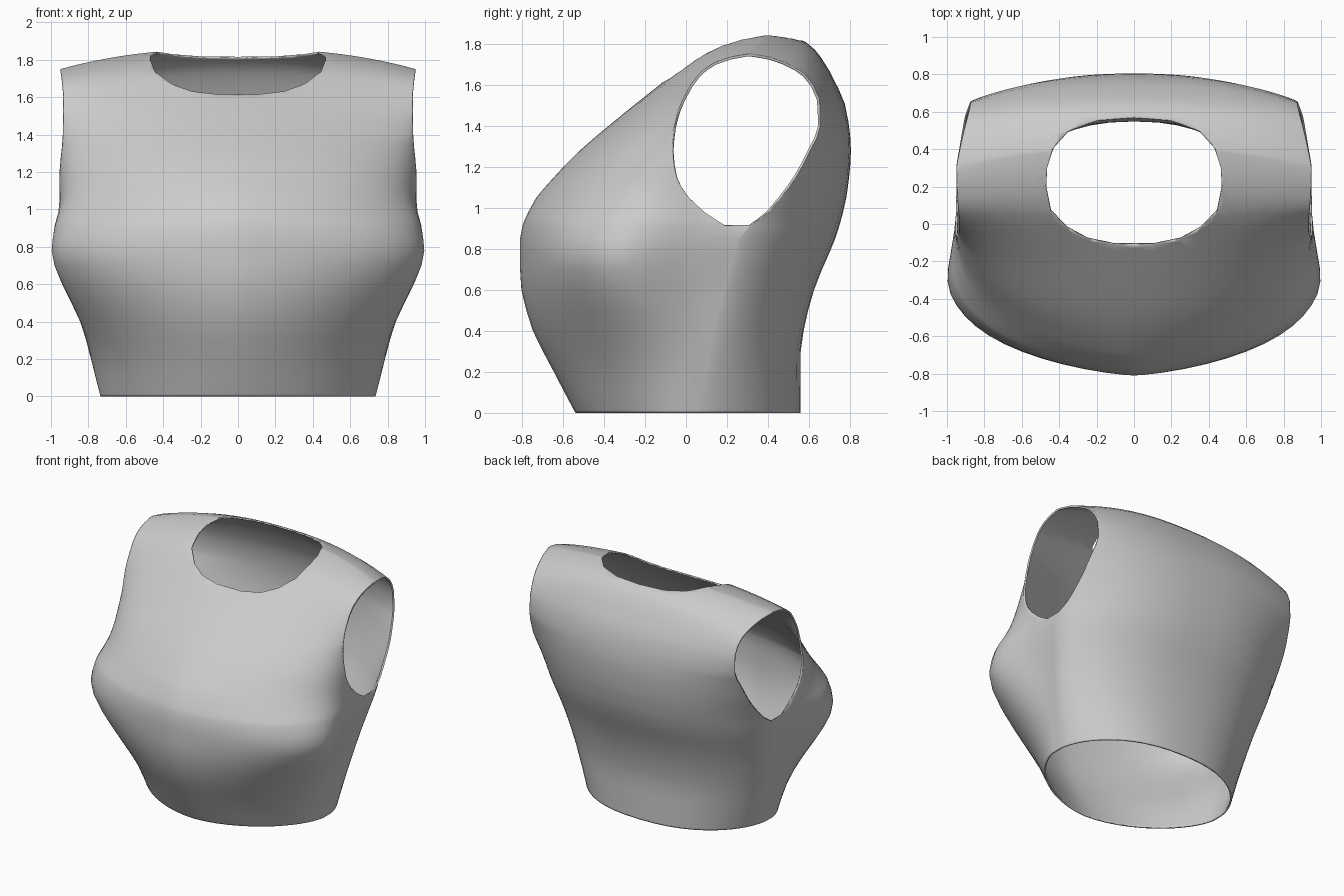
import bpy, bmesh, math
from mathutils import Vector

if "Cube" in bpy.data.objects:
    bpy.data.objects.remove(bpy.data.objects["Cube"])

# Profiles: (height, value)
FRONT = [(0, -.54), (.2, -.645), (.45, -.765), (.67, -.81), (.85, -.81), (1.02, -.75), (1.15, -.645),
         (1.27, -.53), (1.45, -.318), (1.62, -.105), (1.74, .05), (1.8, .165), (1.84, .29), (1.86, .42)]
BACK = [(0, .56), (.3, .56), (.42, .578), (.6, .625), (.9, .745), (1.1, .79), (1.28, .805), (1.47, .785),
        (1.65, .71), (1.76, .64), (1.81, .585), (1.84, .51), (1.86, .42)]
# Width at the bust and at the side seam
WIDTH = [(0, .735), (.2, .81), (.4, .905), (.62, 1.0), (.78, 1.035), (.9, 1.02), (1.0, .997), (1.2, .96),
         (1.4, .937), (1.6, .935), (1.75, .95)]
SEAM = [(0, .735), (.2, .785), (.4, .835), (.62, .885), (.78, .925), (.915, .95), (1.2, .952),
        (1.4, .937), (1.6, .935), (1.75, .95)]
# Armhole outline: front y and back y by height
ARM_F = [(.915, .19), (.98, .09), (1.05, .015), (1.15, -.045), (1.28, -.065),
         (1.4, -.055), (1.53, -.015), (1.65, .06), (1.71, .14), (1.735, .21), (1.75, .29)]
ARM_B = [(.915, .31), (.98, .40), (1.05, .46), (1.15, .535), (1.28, .605), (1.4, .655),
         (1.53, .65), (1.65, .58), (1.71, .48), (1.735, .41), (1.75, .32)]
# Where the front and back curves would meet the side
ANCHOR_F = [(0, 0), (.6, .12), (.95, .2), (1.28, 0), (1.4, -.055)]
ANCHOR_B = [(0, .06), (.4, .14), (.6, .19), (.95, .3), (1.4, .655)]
# Roundness of the front and back cross-sections
POINT_F = [(0, 1.8), (.4, 1.6), (.78, 1.4), (1.0, 1.45), (1.28, 1.75), (1.75, 1.85)]
ROUND_F = [(0, 1.6), (.2, 1.8), (.4, 2.3), (.6, 3.4), (.78, 4.5), (.9, 4.3), (1.05, 3.1),
           (1.28, 1.8), (1.45, 1.2), (1.75, 1)]
ROUND_B = [(0, 1.75), (.8, 1.7), (1.0, 1.6), (1.4, 1.1), (1.75, 1)]
LEVELS = [0, .012, .1, .2, .3, .4, .5, .6, .7, .78, .85, .915, .945, .98, 1.05, 1.1, 1.15, 1.21, 1.28,
          1.34, 1.4, 1.47, 1.53, 1.6, 1.65, 1.68, 1.71, 1.735, 1.744, 1.75]
# Right half of the neck opening, seen from above
NECK = [(0, .57), (.2, .555), (.35, .50), (.43, .41), (.465, .3), (.47, .2), (.445, .07),
        (.36, -.02), (.25, -.08), (.1, -.11), (0, -.11)]
ARMPIT, N = .915, 18


def lookup(table, z):
    """Smooth interpolation through the table."""
    n = len(table)
    if z <= table[0][0]:
        return table[0][1]
    for i in range(n - 1):
        (z0, v0), (z1, v1) = table[i], table[i + 1]
        if z <= z1:
            h, t = z1 - z0, (z - z0) / (z1 - z0)
            d = (v1 - v0) / h
            da = (v0 - table[i - 1][1]) / (z0 - table[i - 1][0]) if i else d
            db = (table[i + 2][1] - v1) / (table[i + 2][0] - z1) if i < n - 2 else d
            m0 = 2 * da * d / (da + d) if da * d > 0 else 0
            m1 = 2 * db * d / (db + d) if db * d > 0 else 0
            return (v0 * (2 * t**3 - 3 * t * t + 1) + v1 * (3 * t * t - 2 * t**3)
                    + h * m0 * (t**3 - 2 * t * t + t) + h * m1 * (t**3 - t * t))
    return table[-1][1]


def quarter(z_side, z_mid, x_end, pinch, y_mid, anchor, y_stop, p, q):
    """Points from the body centre line out to the side, stopping at y_stop."""
    stop = max((y_stop - anchor) / (y_mid - anchor), 0) if abs(y_mid - anchor) > 1e-6 else 0
    a_end = math.acos(min(stop ** (q / 2), 1))
    s_end = math.sin(a_end) ** (2 / p)
    pts = []
    for i in range(N + 1):
        a = a_end * (1 - (1 - i / N) ** 1.6)
        s = math.sin(a) ** (2 / p)
        y = anchor + (y_mid - anchor) * max(math.cos(a), 0) ** (2 / q) if i < N else y_stop
        s /= s_end
        t = min(max((y + .4) / .5, 0), 1)
        x = x_end * s - pinch * s * s * t * t * (3 - 2 * t)
        pts.append((x, y, z_mid + (z_side - z_mid) * s ** 2.4))
    return pts


# Right half of the garment, lofted ring by ring
bm = bmesh.new()
rings = []
for z in LEVELS:
    zm = z if z < 1.3 else 1.3 + (z - 1.3) * .56 / .45      # shoulders slope down outward
    w, seam = lookup(WIDTH, z), lookup(SEAM, z)
    af, ab = lookup(ANCHOR_F, z), lookup(ANCHOR_B, z)
    sf, sb = (lookup(ARM_F, z), lookup(ARM_B, z)) if z >= ARMPIT else (af, ab)
    if z < 1.4:
        sf, sb = min(sf, af), max(sb, ab)
    else:
        af, ab = sf, sb
    xb = seam - .18 * max(sb - .31, 0)
    front = quarter(z, zm, w, w - seam, lookup(FRONT, zm), af, sf, lookup(POINT_F, z), lookup(ROUND_F, z))
    back = quarter(z, zm, xb, 0, lookup(BACK, zm), ab, sb, 2.3, lookup(ROUND_B, z))
    rings.append([bm.verts.new(c) for c in front + back[::-1]])
for k, (r0, r1) in enumerate(zip(rings, rings[1:])):
    for j in range(2 * N + 1):
        if j == N and LEVELS[k] >= ARMPIT:
            continue                                        # armhole stays open
        bm.faces.new((r0[j], r0[j + 1], r1[j + 1], r1[j]))
# Close the shoulder ridge
top_f, top_b = rings[-1][:N + 1], rings[-1][N + 1:][::-1]
for i in range(N):
    bm.faces.new((top_f[i], top_f[i + 1], top_b[i + 1], top_b[i]))
bmesh.ops.remove_doubles(bm, verts=bm.verts, dist=.0008)

# Cut the neck opening, one outline segment at a time
planes = []
for a, b in zip(NECK, NECK[1:]):
    a, b = Vector((*a, 0)), Vector((*b, 0))
    d = b - a
    normal = Vector((-d.y, d.x, 0)).normalized()
    planes.append((a, normal))
    faces = []
    for f in bm.faces:
        c = f.calc_center_median()
        if c.z > 1.45:
            c.z = 0
            t = min(max((c - a).dot(d) / d.length_squared, 0), 1)
            if (c - a - d * t).length < .09:
                faces.append(f)
    geom = faces + list({e for f in faces for e in f.edges}) + list({v for f in faces for v in f.verts})
    bmesh.ops.bisect_plane(bm, geom=geom, dist=1e-4, plane_co=a, plane_no=normal)
side = 1 if (Vector((.1, .25, 0)) - planes[4][0]).dot(planes[4][1]) > 0 else -1
inside = []
for f in bm.faces:
    c = f.calc_center_median()
    if c.z > 1.45 and all((c - p).dot(n) * side > -1e-5 for p, n in planes):
        inside.append(f)
bmesh.ops.delete(bm, geom=inside, context='FACES')
bmesh.ops.remove_doubles(bm, verts=[v for v in bm.verts if v.co.z > 1.45], dist=.004)

# Mirror to the left half
bmesh.ops.mirror(bm, geom=bm.verts[:] + bm.edges[:] + bm.faces[:], axis='X', merge_dist=.0005)
bmesh.ops.remove_doubles(bm, verts=bm.verts, dist=.0005)
bmesh.ops.recalc_face_normals(bm, faces=bm.faces)
mesh = bpy.data.meshes.new("sleeveless_top")
bm.to_mesh(mesh)
bm.free()
top = bpy.data.objects.new("sleeveless_top", mesh)
bpy.context.collection.objects.link(top)
cloth = bpy.data.materials.new("grey_cloth")
cloth.diffuse_color = (.6, .6, .6, 1)
cloth.use_nodes = True
cloth.node_tree.nodes["Principled BSDF"].inputs["Base Color"].default_value = cloth.diffuse_color
mesh.materials.append(cloth)

# Smooth shading and thin cloth
bpy.context.view_layer.objects.active = top
top.select_set(True)
bpy.ops.object.shade_smooth_by_angle(angle=math.radians(50))
shell = top.modifiers.new("cloth_thickness", 'SOLIDIFY')
shell.thickness = .012
shell.offset = -1
soft = top.modifiers.new("even_shading", 'WEIGHTED_NORMAL')
soft.keep_sharp = True
